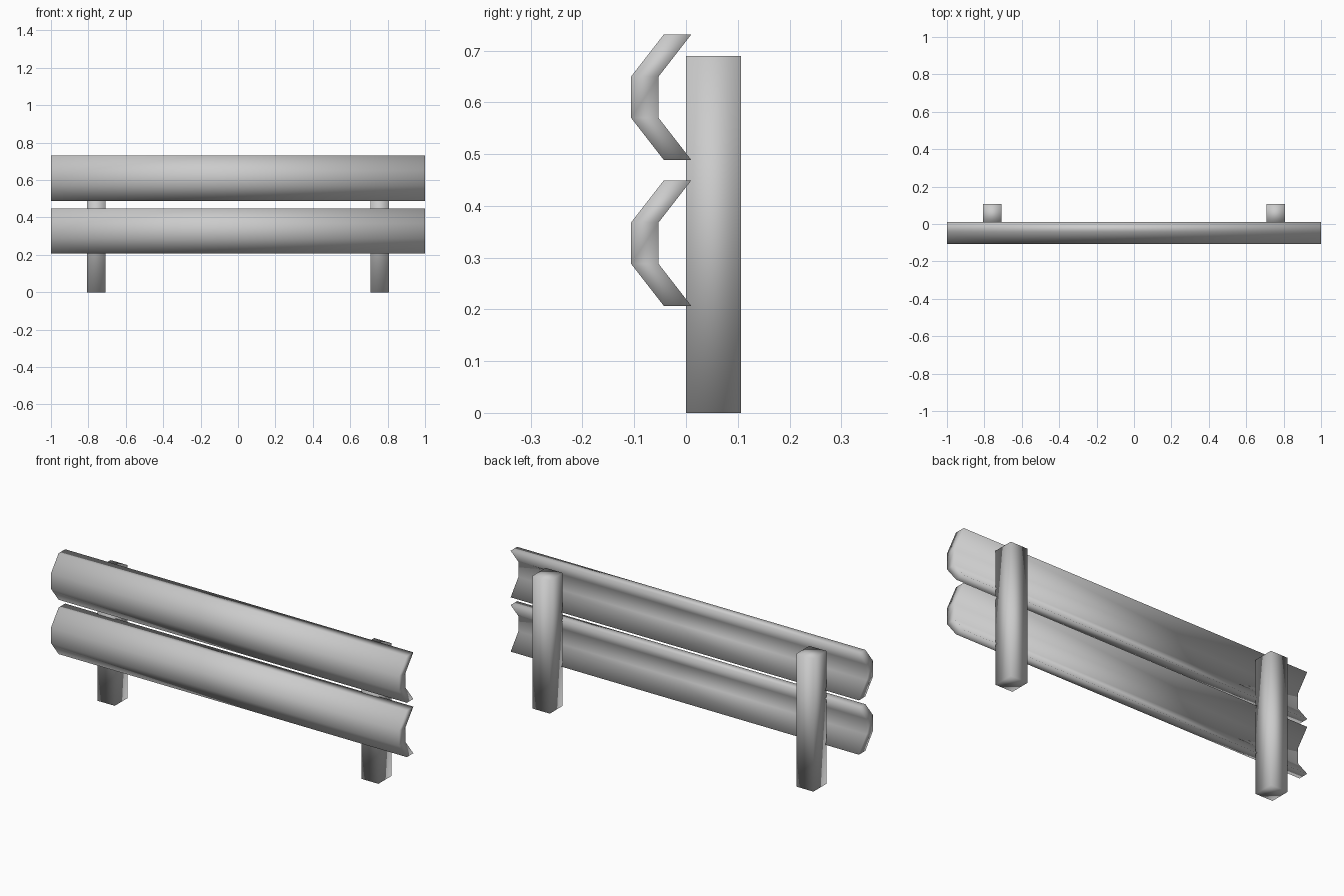
import bpy

cube = bpy.data.objects.get("Cube")
if cube:
    bpy.data.objects.remove(cube, do_unlink=True)

steel = bpy.data.materials.new("grey steel")
steel.use_nodes = True
GREY = (0.6, 0.6, 0.6, 1)
steel.diffuse_color = GREY
steel.node_tree.nodes["Principled BSDF"].inputs["Base Color"].default_value = GREY


def sweep(name, outer, inner, x0, x1):
    """Extrude a strip-shaped (y, z) section along x, capped with quads."""
    n = len(outer)
    ring = outer + inner[::-1]
    m = len(ring)
    verts = [(x, y, z) for x in (x0, x1) for y, z in ring]
    faces = [(i, i + m, (i + 1) % m + m, (i + 1) % m) for i in range(m)]
    for i in range(n - 1):
        cap = (i, i + 1, m - 2 - i, m - 1 - i)
        faces.append(cap)
        faces.append(tuple(v + m for v in reversed(cap)))
    mesh = bpy.data.meshes.new(name)
    mesh.from_pydata(verts, [], faces)
    mesh.materials.append(steel)
    mesh.shade_smooth()
    obj = bpy.data.objects.new(name, mesh)
    bpy.context.collection.objects.link(obj)
    return obj


# Bent guard rails: front and back lines of the section, about mid-height
FRONT = [(-0.043, 0.121), (-0.106, 0.04), (-0.106, -0.04), (-0.043, -0.121)]
BACK = [(0.01, 0.121), (-0.053, 0.04), (-0.053, -0.04), (0.01, -0.121)]
for name, mid in (("lower_rail", 0.328), ("upper_rail", 0.61)):
    sweep(name, [(y, z + mid) for y, z in FRONT],
          [(y, z + mid) for y, z in BACK], -1, 1)

# Square posts behind the rails
for name, x in (("right_post", -0.757), ("left_post", 0.757)):
    sweep(name, [(0, 0.69), (0, 0)], [(0.106, 0.69), (0.106, 0)],
          x - 0.049, x + 0.049)
